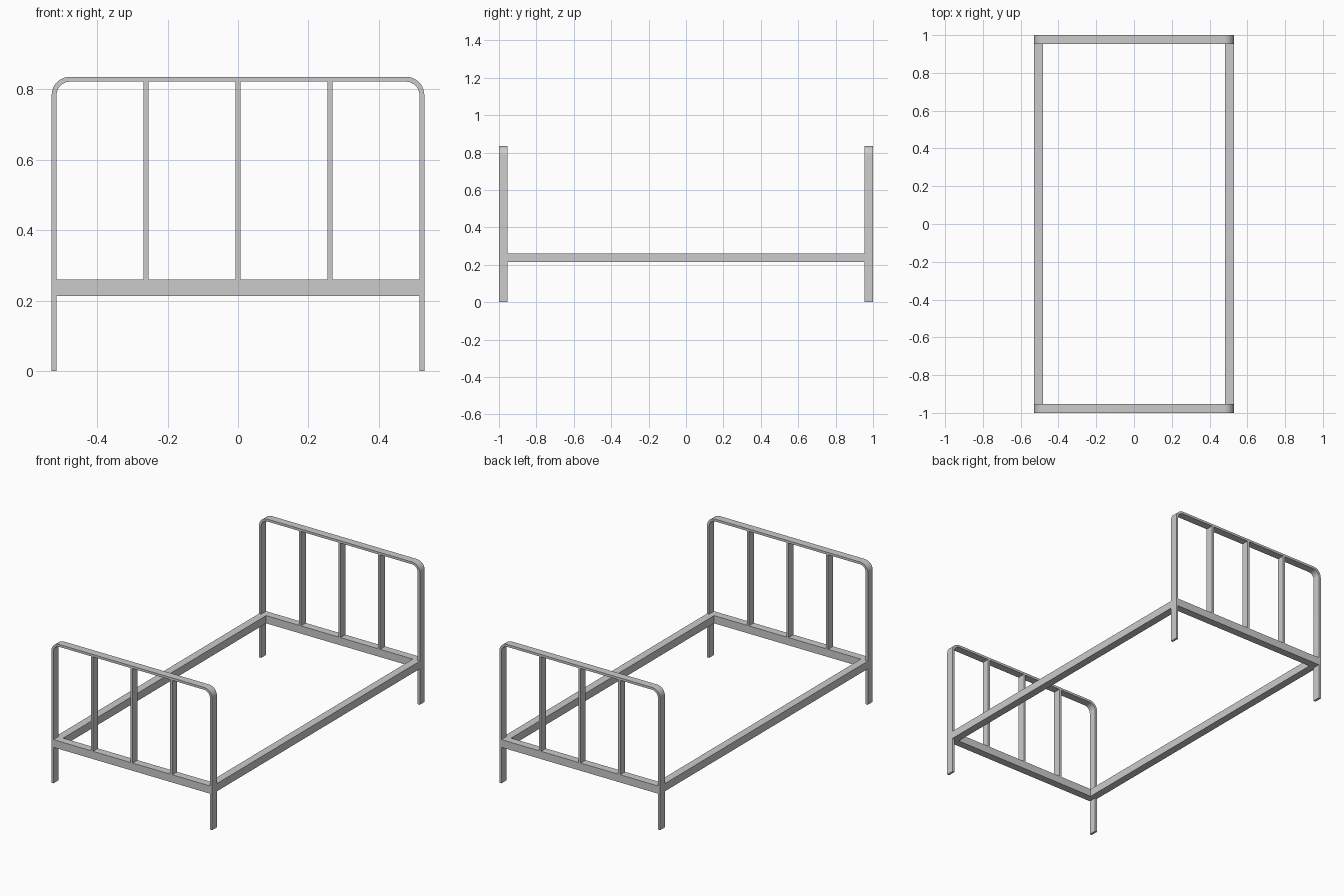
import bpy, bmesh, math

if "Cube" in bpy.data.objects:
    bpy.data.objects.remove(bpy.data.objects["Cube"])

W, L, H = 0.529, 1.0, 0.836      # half width, half length, height
T, D = 0.014, 0.046              # flat bar thickness and depth
Z0, Z1 = 0.214, 0.26             # rail bottom and top
R, SEG = 0.052, 12               # hoop corner outer radius


def finish(name, bm):
    bmesh.ops.recalc_face_normals(bm, faces=bm.faces)
    me = bpy.data.meshes.new(name)
    bm.to_mesh(me)
    bm.free()
    ob = bpy.data.objects.new(name, me)
    bpy.context.collection.objects.link(ob)
    return ob


def box(name, x0, x1, y0, y1, z0, z1):
    bm = bmesh.new()
    bmesh.ops.create_cube(bm, size=1)
    for v in bm.verts:
        v.co = (x1 if v.co.x > 0 else x0,
                y1 if v.co.y > 0 else y0,
                z1 if v.co.z > 0 else z0)
    return finish(name, bm)


def hoop_line(inset):
    # path up one leg, round both corners and down the other
    r, cx, cz = R - inset, W - R, H - R
    right = [(W - inset, 0)]
    for i in range(SEG + 1):
        a = math.pi / 2 * i / SEG
        right.append((cx + r * math.cos(a), cz + r * math.sin(a)))
    return right + [(-x, z) for x, z in reversed(right)]


def hoop(name, y0, y1):
    # rectangular section swept along the hoop path
    bm = bmesh.new()
    rings = []
    for (ox, oz), (ix, iz) in zip(hoop_line(0), hoop_line(T)):
        rings.append([bm.verts.new(c) for c in
                      ((ox, y0, oz), (ox, y1, oz), (ix, y1, iz), (ix, y0, iz))])
    for a, b in zip(rings, rings[1:]):
        for k in range(4):
            n = (k + 1) % 4
            bm.faces.new((a[k], a[n], b[n], b[k]))
    bm.faces.new(rings[0])
    bm.faces.new(rings[-1])
    ob = finish(name, bm)
    bpy.ops.object.select_all(action='DESELECT')
    ob.select_set(True)
    bpy.context.view_layer.objects.active = ob
    bpy.ops.object.shade_smooth_by_angle(angle=math.radians(30))


# Headboard and footboard: hoop, cross rail and three uprights each
for part, y0, y1 in (("footboard", -L, -L + D), ("headboard", L - D, L)):
    hoop(part + "_hoop", y0, y1)
    box(part + "_rail", -W + T, W - T, y0, y1, Z0, Z1)
    for i in (-1, 0, 1):
        x = i * 0.261
        box(f"{part}_upright_{i + 2}", x - T / 2, x + T / 2, y0, y1, Z1, H - T)

# Side rails
box("side_rail_left", -W, -W + D, -L + D, L - D, Z0, Z1)
box("side_rail_right", W - D, W, -L + D, L - D, Z0, Z1)
